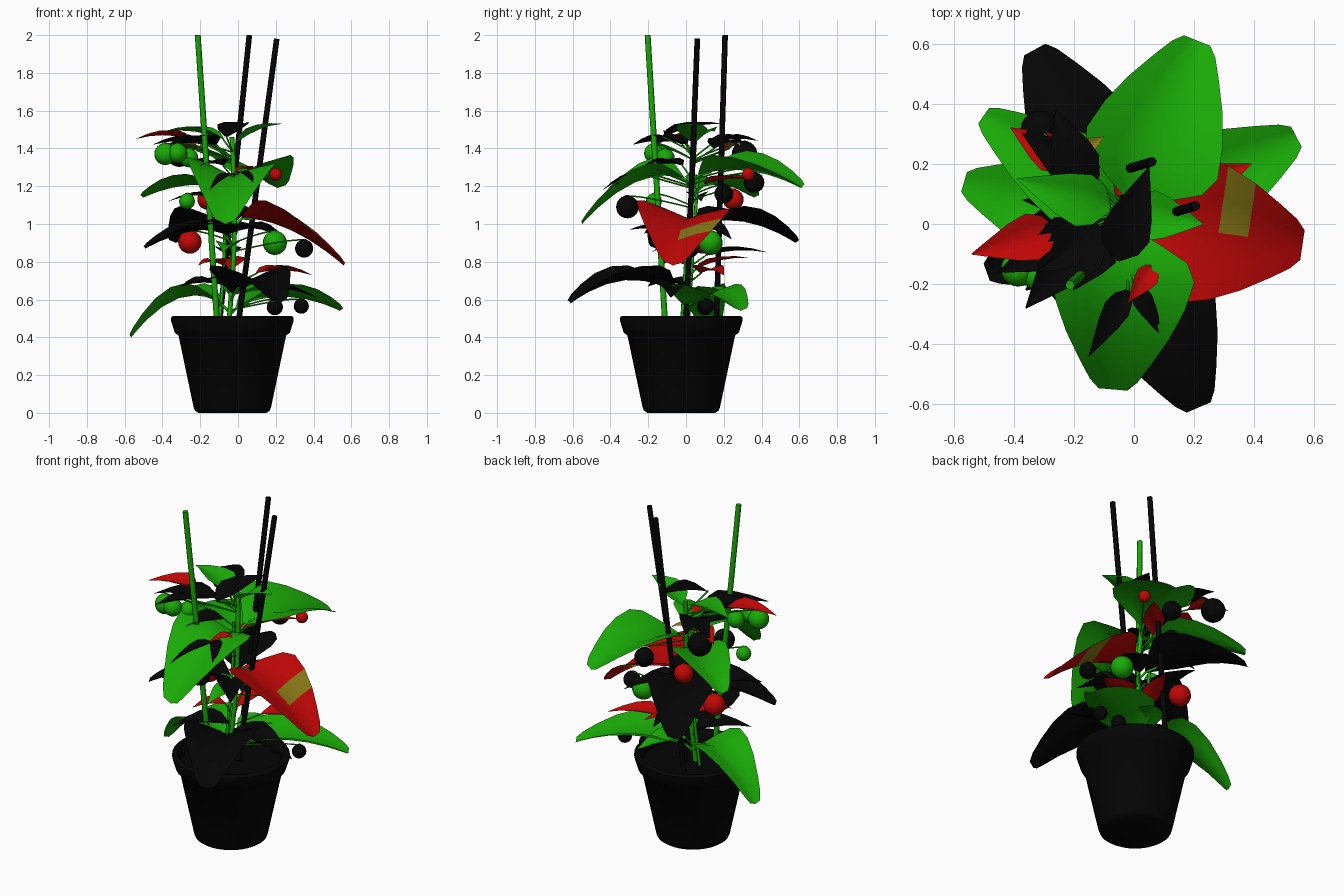
import bpy, bmesh, math
from mathutils import Vector

cube = bpy.data.objects.get("Cube")
if cube:
    bpy.data.objects.remove(cube, do_unlink=True)


def make_material(name, colour):
    mat = bpy.data.materials.new(name)
    mat.use_nodes = True
    mat.diffuse_color = colour
    mat.node_tree.nodes["Principled BSDF"].inputs["Base Color"].default_value = colour
    return mat


GREEN = make_material("leaf green", (.01, .4, .002, 1))
BLACK = make_material("soft black", (.0015, .0015, .0015, 1))
RED = make_material("ripe red", (.53, .002, .002, 1))
OLIVE = make_material("olive", (.25, .19, .008, 1))


def add_object(name, data, *materials):
    obj = bpy.data.objects.new(name, data)
    bpy.context.collection.objects.link(obj)
    for mat in materials:
        data.materials.append(mat)
    return obj


def finish_mesh(name, bm, *materials, angle=40):
    mesh = bpy.data.meshes.new(name)
    bm.to_mesh(mesh)
    bm.free()
    mesh.shade_smooth()
    mesh.set_sharp_from_angle(angle=math.radians(angle))
    return add_object(name, mesh, *materials)


def tube(name, points, radius, material, sides=2):
    curve = bpy.data.curves.new(name, "CURVE")
    curve.dimensions = "3D"
    curve.bevel_depth = radius
    curve.bevel_resolution = sides
    curve.use_fill_caps = True
    spline = curve.splines.new("POLY")
    spline.points.add(len(points) - 1)
    for target, point in zip(spline.points, points):
        target.co = (*point, 1)
    return add_object(name, curve, material)


def bezier(a, b, c, t):
    return a.lerp(b, t).lerp(b.lerp(c, t), t)


def arc(a, b, c, steps=6):
    return [bezier(a, b, c, i / steps) for i in range(steps + 1)]


# Pot: one turned profile, with soil closing the inside
POT_CENTRE = Vector((-.03, -.025, 0))
POT_PROFILE = [(0, 0), (.18, 0), (.198, .012), (.205, .03), (.285, .41), (.305, .425),
               (.325, .49), (.325, .505), (.315, .513), (.295, .513), (.285, .5),
               (.275, .46), (0, .465)]
bm = bmesh.new()
verts = [bm.verts.new((r, 0, z)) for r, z in POT_PROFILE]
edges = [bm.edges.new(pair) for pair in zip(verts, verts[1:])]
bmesh.ops.spin(bm, geom=verts + edges, cent=(0, 0, 0), axis=(0, 0, 1),
               angle=math.tau, steps=40)
bmesh.ops.remove_doubles(bm, verts=bm.verts, dist=.0005)
bmesh.ops.recalc_face_normals(bm, faces=bm.faces)
finish_mesh("pot", bm, BLACK, angle=50).location = POT_CENTRE

# Support stakes
for name, foot, top, mat in [
        ("front_stake", (-.11, -.11, .46), (-.213, -.203, 2), GREEN),
        ("back_stake", (-.1, .16, .46), (.06, .207, 2), BLACK),
        ("side_stake", (0, 0, .46), (.205, .06, 1.98), BLACK)]:
    tube(name, [foot, top], .0155, mat)


# Main stem, with a second thinner shoot beside it
def stem_at(z):
    k = (z - .46) / .9
    return Vector((-.05 + .02 * k + .02 * math.sin(3 * k), -.02 + .06 * k, z))


tube("main_stem", [stem_at(.46 + .1 * i) for i in range(11)], .013, GREEN)
tube("side_shoot", [stem_at(.46 + .1 * i) + Vector((-.05, .03, 0)) for i in range(9)],
     .009, GREEN)

# Half width of a leaf along its length
BROAD = [(0, .08), (.1, .5), (.2, .88), (.32, 1), (.5, .9), (.68, .72), (.84, .5),
         (.95, .33), (1, .2)]
POINTED = [(0, .15), (.12, .75), (.28, 1), (.5, .8), (.75, .42), (1, .02)]
ACROSS = (-1, -.5, 0, .5, 1)


def leaf(name, material, start, control, tip, half, outline, roll=0, patch=()):
    """Arched blade folded upwards along its midrib, rolled to one side."""
    along = tip - start
    side = Vector((along.y, -along.x, 0)).normalized()
    bm = bmesh.new()
    rows = []
    for t, width in outline:
        centre = bezier(start, control, tip, t)
        row = []
        for s in ACROSS:
            lift = half * width * (.5 * abs(s) - .12 * s * s + roll * s)
            row.append(bm.verts.new(centre + side * s * half * width + Vector((0, 0, lift))))
        rows.append(row)
    for i, (low, high) in enumerate(zip(rows, rows[1:])):
        for j in range(len(ACROSS) - 1):
            face = bm.faces.new((low[j], low[j + 1], high[j + 1], high[j]))
            if (i, j) in patch:
                face.material_index = 1
    return finish_mesh(name, bm, material, OLIVE, angle=60)


# Broad leaves: name, colour, stem height, control height, tip, half width, roll
BIG = [
    ("back", GREEN, 1.22, 1.34, (.21, .61, 1.19), .235, -.05),
    ("back_right", BLACK, .95, 1.08, (-.33, .58, .9), .2, 0),
    ("upper_right", GREEN, 1.14, 1.25, (-.5, .36, 1.14), .155, 0),
    ("lower_right", GREEN, .53, .73, (-.565, .14, .4), .17, 0),
    ("middle_right", BLACK, .92, 1, (-.49, -.16, .87), .15, 0),
    ("front", GREEN, 1.2, 1.32, (-.07, -.55, 1), .24, .08),
    ("lower_front", BLACK, .59, .8, (.215, -.61, .58), .215, 0),
    ("middle_left", RED, .99, 1.03, (.56, -.07, .78), .25, .1),
    ("lower_left", GREEN, .52, .68, (.54, .29, .54), .19, 0),
]
for place, mat, height, rise, tip, half, roll in BIG:
    tip = Vector(tip)
    root = stem_at(height)
    start = root.lerp(tip, .07)
    start.z = height + .04
    middle = root.lerp(tip, .5)
    middle.z = rise
    patch = ((4, 0), (4, 1)) if mat is RED else ()
    leaf(place + "_leaf", mat, start, middle, tip, half, BROAD, roll, patch)
    tube(place + "_leaf_stalk", [root, start, bezier(start, middle, tip, .12)], .007, GREEN)

# Small pointed leaflets: colour, base, tip, half width
UPPER = [
    (BLACK, (-.06, -.12, 1.46), (.05, .19, 1.53), .085),
    (GREEN, (-.01, .04, 1.43), (.23, 0, 1.53), .085),
    (GREEN, (-.08, .05, 1.45), (-.39, .15, 1.49), .09),
    (BLACK, (-.17, .13, 1.42), (-.26, .38, 1.44), .085),
    (BLACK, (-.12, .15, 1.4), (-.37, .3, 1.42), .085),
    (OLIVE, (-.2, .23, 1.4), (-.1, .29, 1.41), .035),
    (RED, (-.22, .2, 1.39), (-.41, .32, 1.4), .065),
    (RED, (-.26, -.02, 1.45), (-.54, -.1, 1.45), .08),
    (BLACK, (-.12, 0, 1.42), (-.36, -.28, 1.42), .1),
    (BLACK, (-.14, -.02, 1.42), (-.45, -.16, 1.42), .09),
    (BLACK, (-.08, -.02, 1.31), (-.24, -.24, 1.29), .08),
]
LOWER = [
    (BLACK, (-.02, -.22, 1.26), (-.15, -.44, 1.18), .045),
    (BLACK, (0, -.2, 1.27), (.1, -.38, 1.2), .035),
    (RED, (.07, -.14, 1.28), (-.02, -.26, 1.27), .04),
    (RED, (-.06, .1, 1.21), (.16, .36, 1.23), .06),
    (BLACK, (-.1, .05, 1.14), (-.37, .08, 1.12), .06),
    (BLACK, (-.06, .02, .94), (.16, -.3, .97), .09),
    (BLACK, (-.08, 0, .95), (-.36, -.22, .95), .11),
    (BLACK, (0, .05, .98), (.25, .24, .92), .09),
    (GREEN, (-.04, 0, .88), (-.08, -.18, .85), .07),
    (RED, (.1, .08, .74), (.39, .2, .73), .08),
    (RED, (-.08, 0, .78), (-.21, -.14, .78), .06),
    (RED, (-.04, .05, .76), (.05, .33, .82), .06),
    (BLACK, (-.06, 0, .67), (-.3, -.2, .67), .1),
    (BLACK, (-.04, .1, .83), (-.08, .43, .85), .07),
    (BLACK, (.02, -.05, .68), (.42, -.08, .61), .11),
    (GREEN, (-.03, .04, .62), (.12, .3, .61), .1),
]
for level, table in (("upper", UPPER), ("lower", LOWER)):
    for number, (mat, base, tip, half) in enumerate(table, 1):
        base, tip = Vector(base), Vector(tip)
        middle = base.lerp(tip, .5) + Vector((0, 0, .04))
        name = f"{level}_leaflet_{number}"
        leaf(name, mat, base, middle, tip, half, POINTED)
        root = stem_at(min(base.z - .07, 1.38))
        tube(name + "_stalk", arc(root, root.lerp(base, .6), base), .0045, GREEN)

# Round fruit hanging from short curved stalks: colour, centre, radius
FRUIT = [
    (GREEN, (-.385, -.15, 1.37), .058),
    (GREEN, (-.32, -.17, 1.375), .052),
    (GREEN, (-.26, -.11, 1.35), .05),
    (BLACK, (-.31, .31, 1.37), .068),
    (BLACK, (.03, .36, 1.22), .055),
    (RED, (.2, .33, 1.262), .034),
    (RED, (-.16, .25, 1.13), .055),
    (BLACK, (-.1, .2, 1.16), .05),
    (BLACK, (-.04, -.31, 1.09), .06),
    (GREEN, (-.27, -.17, 1.12), .042),
    (RED, (-.255, .09, .905), .062),
    (GREEN, (.195, .13, .9), .064),
    (BLACK, (.35, .02, .87), .048),
    (BLACK, (.195, .1, .56), .043),
    (BLACK, (.335, .11, .565), .04),
]
for number, (mat, centre, radius) in enumerate(FRUIT, 1):
    bm = bmesh.new()
    bmesh.ops.create_uvsphere(bm, u_segments=20, v_segments=12, radius=radius)
    finish_mesh(f"fruit_{number}", bm, mat).location = centre
    top = Vector(centre) + Vector((0, 0, radius * .95))
    root = stem_at(min(top.z - .06, 1.34))
    bend = root.lerp(top, .75) + Vector((0, 0, .02))
    tube(f"fruit_{number}_stalk", arc(root, bend, top), .004, GREEN)
    # Five-pointed cap on the crown
    bm = bmesh.new()
    ring = []
    for i in range(10):
        a, r = math.tau * i / 10, radius * (.6 if i % 2 else .2)
        height = math.sqrt(radius * radius - r * r) + .003
        ring.append(bm.verts.new((r * math.cos(a), r * math.sin(a), height)))
    crown = bm.verts.new((0, 0, radius + .004))
    for i, vert in enumerate(ring):
        bm.faces.new((crown, vert, ring[(i + 1) % 10]))
    finish_mesh(f"fruit_{number}_cap", bm, mat).location = centre
